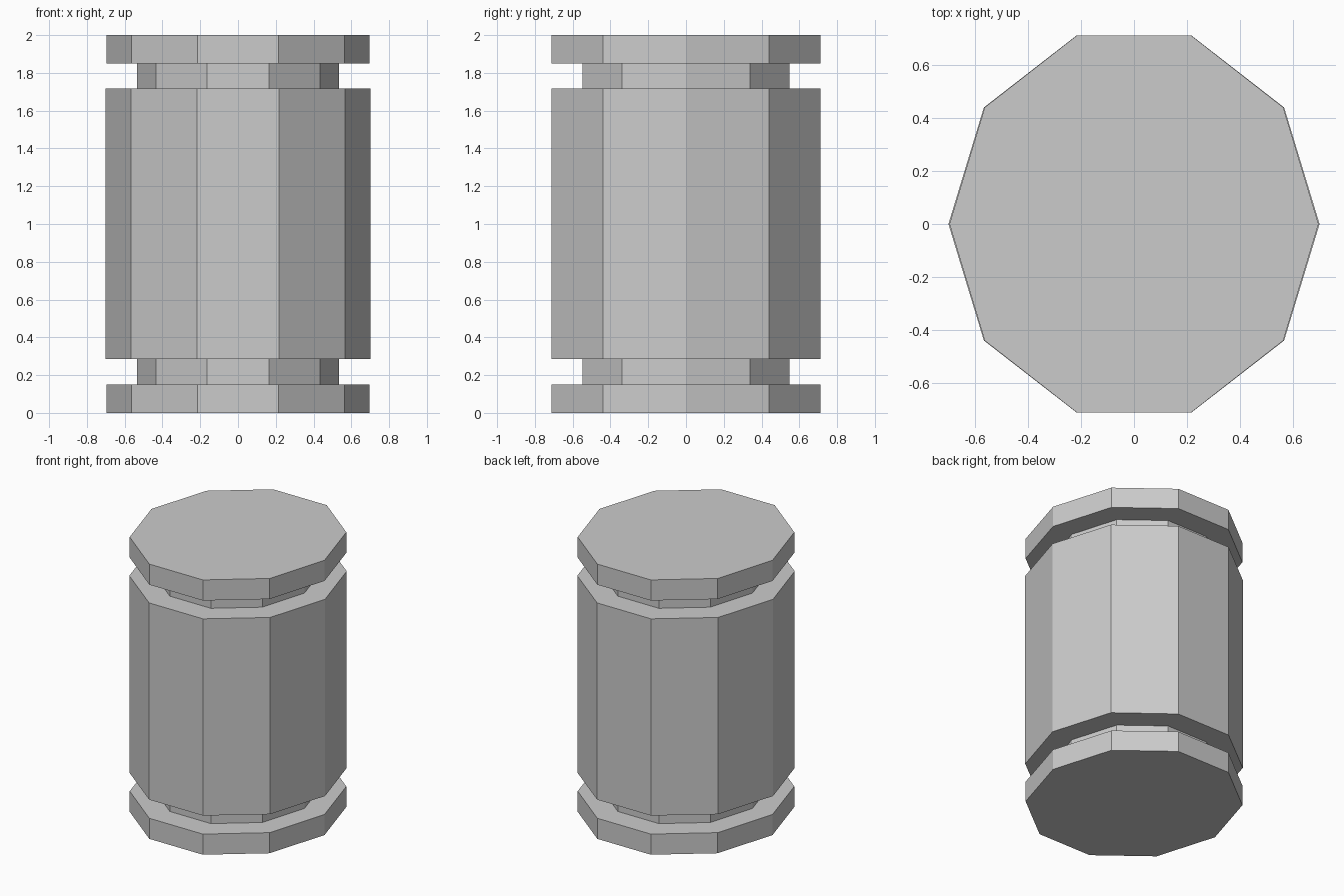
import bpy, bmesh
from math import cos, sin, tau

if "Cube" in bpy.data.objects:
    bpy.data.objects.remove(bpy.data.objects["Cube"])

SIDES = 10
CAP, NECK, BODY = (0.697, 0.749), (0.535, 0.576), (0.701, 0.749)

# Stepped profile from bottom to top: (x radius, y radius), z
PROFILE = [
    (CAP, 0.0), (CAP, 0.15),
    (NECK, 0.15), (NECK, 0.285),
    (BODY, 0.285), (BODY, 1.717),
    (NECK, 1.717), (NECK, 1.85),
    (CAP, 1.85), (CAP, 2.0),
]


def lathe(name, profile):
    bm = bmesh.new()
    rings = [[bm.verts.new((rx * cos(tau * i / SIDES), ry * sin(tau * i / SIDES), z))
              for i in range(SIDES)] for (rx, ry), z in profile]
    for low, high in zip(rings, rings[1:]):
        for i in range(SIDES):
            j = (i + 1) % SIDES
            bm.faces.new((low[i], low[j], high[j], high[i]))
    bm.faces.new(rings[0][::-1])
    bm.faces.new(rings[-1])
    bmesh.ops.recalc_face_normals(bm, faces=bm.faces[:])
    mesh = bpy.data.meshes.new(name)
    bm.to_mesh(mesh)
    bm.free()
    obj = bpy.data.objects.new(name, mesh)
    bpy.context.collection.objects.link(obj)
    return obj


# Ten-sided canister with end caps and recessed necks
lathe("grooved_canister", PROFILE)
